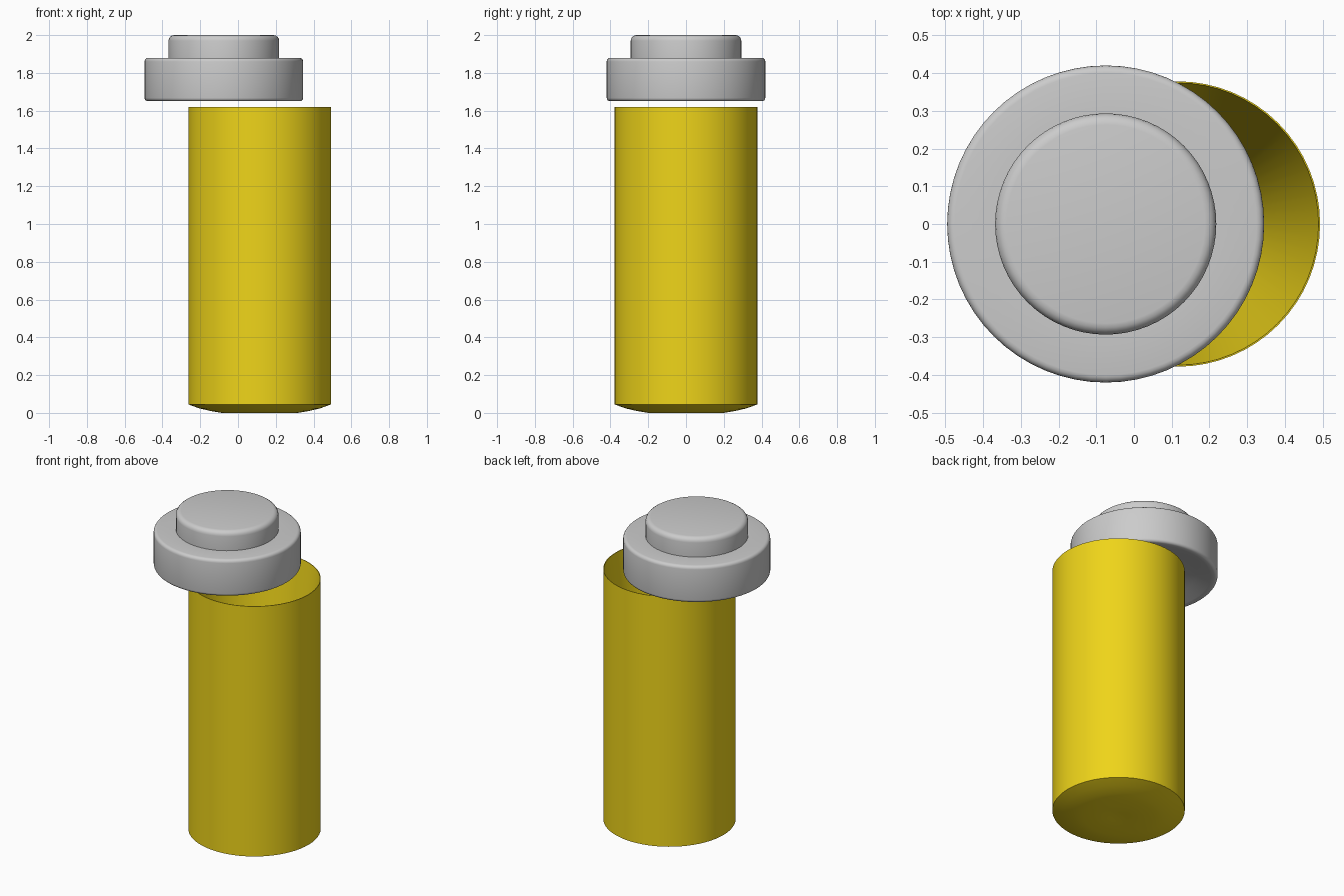
import bpy, bmesh, math

if "Cube" in bpy.data.objects:
    bpy.data.objects.remove(bpy.data.objects["Cube"])


def lathe(name, profile, x, steps=64):
    """Spin an (r, z) profile round a vertical axis at the given x."""
    bm = bmesh.new()
    verts = [bm.verts.new((r, 0, z)) for r, z in profile]
    edges = [bm.edges.new(pair) for pair in zip(verts, verts[1:])]
    bmesh.ops.spin(bm, geom=verts + edges, cent=(0, 0, 0), axis=(0, 0, 1),
                   angle=2 * math.pi, steps=steps)
    bmesh.ops.remove_doubles(bm, verts=bm.verts, dist=0.0005)
    bmesh.ops.recalc_face_normals(bm, faces=bm.faces)
    mesh = bpy.data.meshes.new(name)
    bm.to_mesh(mesh)
    bm.free()
    obj = bpy.data.objects.new(name, mesh)
    obj.location.x = x
    bpy.context.collection.objects.link(obj)
    bpy.ops.object.select_all(action='DESELECT')
    obj.select_set(True)
    bpy.context.view_layer.objects.active = obj
    bpy.ops.object.shade_smooth_by_angle(angle=math.radians(40))
    return obj


def rounded(r, z, b, top=True, n=4):
    """Rounded outer corner, listed from bottom to top."""
    pts = []
    for i in range(n + 1):
        a = math.pi / 2 * i / n
        if top:
            pts.append((r - b + b * math.cos(a), z - b + b * math.sin(a)))
        else:
            pts.append((r - b + b * math.sin(a), z + b - b * math.cos(a)))
    return pts


# Yellow body: gently domed base, sharp rim, tapering hollow
body = lathe("body", [
    (0, 0.006), (0.05, 0.002), (0.2, 0), (0.26, 0.01), (0.32, 0.024), (0.378, 0.045),
    (0.378, 1.62), (0.374, 1.62), (0.21, 0.09), (0, 0.05)], 0.115)
yellow = bpy.data.materials.new("yellow")
yellow.diffuse_color = (0.86, 0.66, 0.01, 1)
yellow.use_nodes = True
yellow.node_tree.nodes["Principled BSDF"].inputs["Base Color"].default_value = yellow.diffuse_color
body.data.materials.append(yellow)

# Grey stepped lid with softened edges and a shallow hollow underneath
lid = [(0, 1.74), (0.15, 1.715), (0.30, 1.68), (0.38, 1.654)]
lid += rounded(0.42, 1.65, 0.018, top=False)
lid += rounded(0.42, 1.88, 0.02)
lid += [(0.293, 1.88)]
lid += rounded(0.293, 2.0, 0.03)
lid += [(0, 2.0)]
lathe("lid", lid, -0.075)
